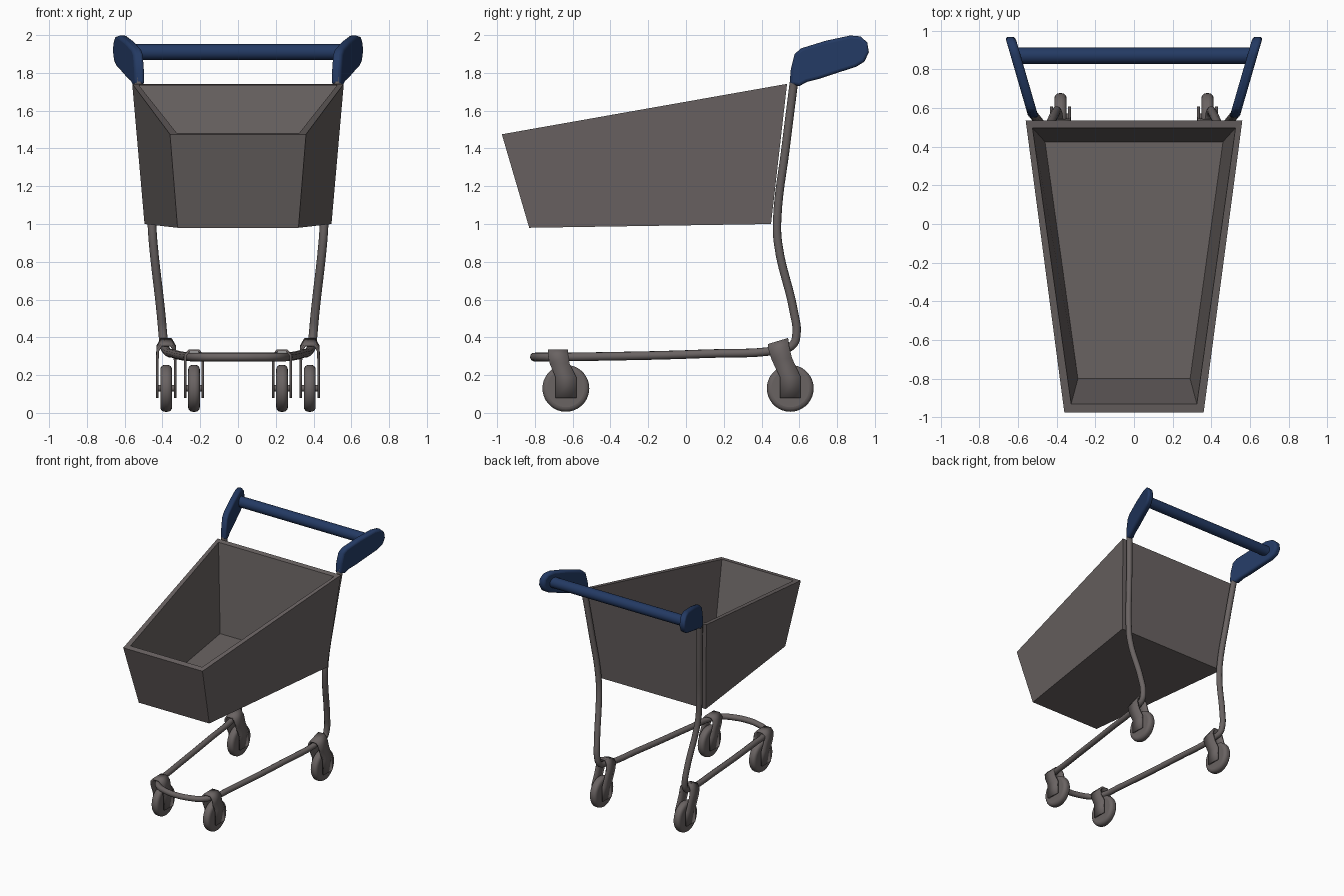
import bpy, bmesh, math
from mathutils import Vector

if "Cube" in bpy.data.objects:
    bpy.data.objects.remove(bpy.data.objects["Cube"])


def material(name, rgb):
    m = bpy.data.materials.new(name)
    m.diffuse_color = (*rgb, 1)
    m.use_nodes = True
    m.node_tree.nodes["Principled BSDF"].inputs["Base Color"].default_value = m.diffuse_color
    return m


GREY = material("warm grey metal", (0.143, 0.125, 0.123))
BLUE = material("navy blue plastic", (0.017, 0.042, 0.125))


def activate(ob):
    bpy.ops.object.select_all(action='DESELECT')
    ob.select_set(True)
    bpy.context.view_layer.objects.active = ob


def make(name, bm, mat, smooth=False):
    bmesh.ops.recalc_face_normals(bm, faces=bm.faces)
    me = bpy.data.meshes.new(name)
    bm.to_mesh(me)
    bm.free()
    me.materials.append(mat)
    ob = bpy.data.objects.new(name, me)
    bpy.context.collection.objects.link(ob)
    if smooth:
        activate(ob)
        bpy.ops.object.shade_smooth_by_angle(angle=math.radians(40))
    return ob


def bevel(ob, width, segments):
    mod = ob.modifiers.new("rounding", 'BEVEL')
    mod.width, mod.segments = width, segments
    mod.limit_method = 'ANGLE'
    mod.angle_limit = math.radians(50)


def cylinder_x(name, centre, radius, length, mat, sides=32):
    bm = bmesh.new()
    bmesh.ops.create_cone(bm, cap_ends=True, segments=sides, radius1=radius,
                          radius2=radius, depth=length)
    for v in bm.verts:
        v.co = Vector((v.co.z, v.co.y, v.co.x)) + Vector(centre)
    return make(name, bm, mat, True)


# Basket: loops of (half width, y, z) for back and front edges
def basket():
    loops = [((0.495, 0.45, 1.0), (0.32, -0.83, 0.98)),      # outer bottom
             ((0.56, 0.535, 1.742), (0.36, -0.975, 1.475)),  # outer rim
             ((0.525, 0.497, 1.735), (0.325, -0.93, 1.483)),  # inner rim
             ((0.46, 0.425, 1.03), (0.29, -0.80, 1.01))]     # inner floor
    bm = bmesh.new()
    rings = []
    for (bx, by, bz), (fx, fy, fz) in loops:
        rings.append([bm.verts.new(p) for p in
                      ((bx, by, bz), (-bx, by, bz), (-fx, fy, fz), (fx, fy, fz))])
    for a, b in zip(rings, rings[1:]):
        for i in range(4):
            j = (i + 1) % 4
            bm.faces.new((a[i], a[j], b[j], b[i]))
    bm.faces.new(rings[0])
    bm.faces.new(rings[-1])
    make("basket", bm, GREY)


# One bent tube: legs, base rails and front bumper
def frame():
    half = [(0.528, 0.575, 1.78), (0.49, 0.527, 1.4), (0.458, 0.483, 1.03),
            (0.449, 0.487, 0.90), (0.408, 0.572, 0.53), (0.398, 0.585, 0.42),
            (0.392, 0.565, 0.36), (0.383, 0.50, 0.336), (0.34, 0.1, 0.313),
            (0.272, -0.5, 0.298), (0.25, -0.66, 0.296), (0.20, -0.745, 0.296),
            (0.10, -0.79, 0.296)]
    path = half + [(0, -0.803, 0.296)] + [(-x, y, z) for x, y, z in half[::-1]]
    cu = bpy.data.curves.new("frame_tube", 'CURVE')
    cu.dimensions = '3D'
    cu.bevel_depth, cu.bevel_resolution, cu.resolution_u = 0.023, 3, 6
    cu.use_fill_caps = True
    sp = cu.splines.new('BEZIER')
    sp.bezier_points.add(len(path) - 1)
    for bp, co in zip(sp.bezier_points, path):
        bp.co = co
        bp.handle_left_type = bp.handle_right_type = 'AUTO'
    sp.use_smooth = True
    cu.materials.append(GREY)
    ob = bpy.data.objects.new("frame_tube", cu)
    bpy.context.collection.objects.link(ob)
    activate(ob)
    bpy.ops.object.convert(target='MESH')


# Caster: wheel, axle and a folded strap fork over the rail
def caster(name, x, y, tilt, lift):
    c = Vector((x, y, 0.13))
    wheel = cylinder_x(name + "_wheel", c, 0.124, 0.062, GREY, 36)
    bevel(wheel, 0.024, 4)
    cylinder_x(name + "_axle", c, 0.018, 0.1, GREY, 12)
    side = [(0.047, -0.05, -0.055, 0.055), (0.047, 0.06, -0.055, 0.055),
            (0.047, 0.13, -0.085, 0.02), (0.045, 0.175, -0.095, 0.012),
            (0.025, 0.20, -0.095, 0.012)]
    stations = side + [(-a, b, d, e) for a, b, d, e in side[::-1]]
    bm = bmesh.new()
    rows = []
    for sx, sz, y0, y1 in stations:
        k = max(0, (sz - 0.06) / 0.14)      # only the upper part leans
        rows.append([bm.verts.new(c + Vector((
            sx, yy - lift * 0.5 * k, sz + k * (lift + tilt * (yy + 0.04)))))
            for yy in (y0, y1)])
    for a, b in zip(rows, rows[1:]):
        bm.faces.new((a[0], a[1], b[1], b[0]))
    fork = make(name + "_fork", bm, GREY, True)
    sol = fork.modifiers.new("thickness", 'SOLIDIFY')
    sol.thickness, sol.offset = 0.014, 0


# Flared grip arm: side profile (y, z) extruded and skewed outward
def grip(name, s):
    prof = [(0.548, 1.74), (0.555, 1.82), (0.575, 1.90), (0.61, 1.93),
            (0.74, 1.97), (0.87, 1.998), (0.925, 1.993), (0.96, 1.96),
            (0.968, 1.91), (0.945, 1.86), (0.90, 1.832), (0.80, 1.80),
            (0.70, 1.767), (0.64, 1.752), (0.60, 1.73)]
    bm = bmesh.new()
    sides = []
    for t in (-0.026, 0.026):
        sides.append([bm.verts.new((s * (0.519 + (y - 0.55) * 0.29 + t), y, z))
                      for y, z in prof])
        bm.faces.new(sides[-1])
    n = len(prof)
    for i in range(n):
        j = (i + 1) % n
        bm.faces.new((sides[0][i], sides[0][j], sides[1][j], sides[1][i]))
    bevel(make(name, bm, BLUE, True), 0.016, 3)


basket()
frame()
for s, label in ((-1, "left"), (1, "right")):
    caster("front_" + label, s * 0.233, -0.636, 0, 0)
    caster("rear_" + label, s * 0.38, 0.552, 0.3, 0.045)
    grip("grip_" + label, s)

# Push bar
cylinder_x("push_bar", (0, 0.87, 1.91), 0.042, 1.22, BLUE)
